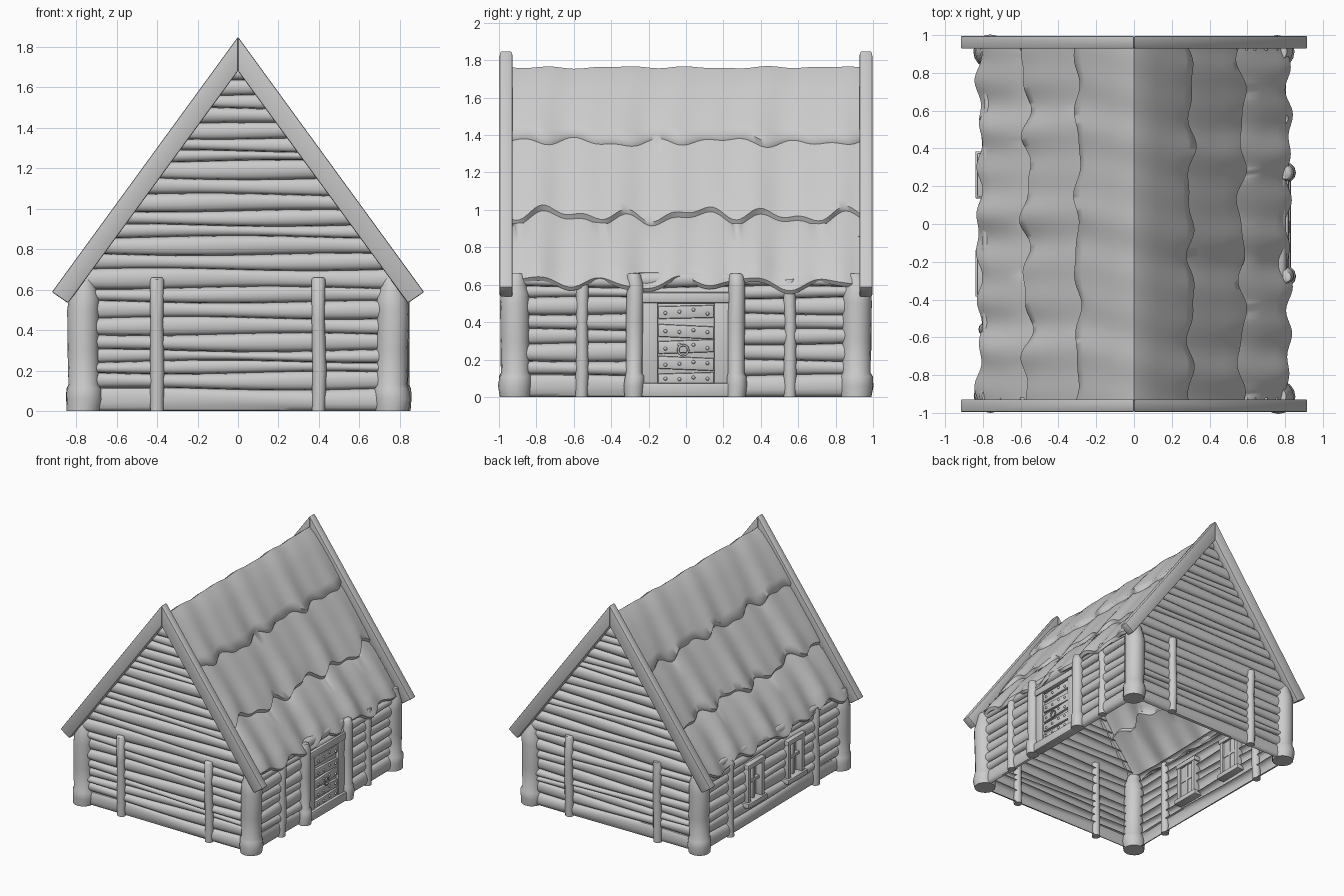
import bpy, bmesh, math, random
from mathutils import Vector

if "Cube" in bpy.data.objects:
    bpy.data.objects.remove(bpy.data.objects["Cube"])

random.seed(4)
PI = math.pi


def finish(name, bm, angle=40):
    bmesh.ops.recalc_face_normals(bm, faces=bm.faces)
    me = bpy.data.meshes.new(name)
    bm.to_mesh(me)
    bm.free()
    ob = bpy.data.objects.new(name, me)
    bpy.context.collection.objects.link(ob)
    bpy.context.view_layer.objects.active = ob
    bpy.ops.object.select_all(action='DESELECT')
    ob.select_set(True)
    bpy.ops.object.shade_smooth_by_angle(angle=math.radians(angle))
    return ob


def sheet(name, rows, holes=(), key=None, angle=40):
    """Skin a grid of points; drop quads whose centre lies in a hole (u0,u1,z0,z1)."""
    bm = bmesh.new()
    vs = [[bm.verts.new(p) for p in r] for r in rows]
    for a, b in zip(vs, vs[1:]):
        for i in range(len(a) - 1):
            q = (a[i], a[i + 1], b[i + 1], b[i])
            c = sum((v.co for v in q), Vector()) / 4
            if any(h[0] < c.y < h[1] and h[2] < c.z < h[3] for h in holes):
                continue
            bm.faces.new(q)
    return finish(name, bm, angle)


def log_wall(name, grooves, half, place, holes=(), cols=48):
    ph = random.uniform(0, 6)
    rows = []
    for k, (z0, z1) in enumerate(zip(grooves, grooves[1:])):
        for j in range(8):
            a = PI * j / 7
            z = z0 + (z1 - z0) * (1 - math.cos(a)) / 2
            w = half(z)
            row = []
            for i in range(cols + 1):
                u = w * (2 * i / cols - 1)
                idx = k + (1 - math.cos(a)) / 2
                dz = 0.007 * math.sin(4 * u + ph + 2.3 * idx) if z > 0.02 else 0
                b = math.sin(a) ** 0.8 * (1 + 0.2 * math.sin(3 * u + k * 2.1)) if 0 < j < 7 else 0
                row.append(place(u, z + dz, b))
            rows.append(row)
    return sheet(name, rows, holes)


def post(name, x, y, prof, n=12):
    """Round post from (z, radius) rings, slightly uneven."""
    bm = bmesh.new()
    rings = []
    for z, r in prof:
        ox, oy = random.uniform(-.004, .004), random.uniform(-.004, .004)
        rings.append([bm.verts.new((x + ox + r * math.cos(2 * PI * i / n),
                                    y + oy + r * math.sin(2 * PI * i / n), z)) for i in range(n)])
    for a, b in zip(rings, rings[1:]):
        for i in range(n):
            bm.faces.new((a[i], a[(i + 1) % n], b[(i + 1) % n], b[i]))
    bm.faces.new(rings[0])
    bm.faces.new(rings[-1])
    return finish(name, bm, 50)


def prism(name, pts, bevel=0.006):
    """Hexahedron from 8 corners: four of one end, four of the other."""
    bm = bmesh.new()
    v = [bm.verts.new(p) for p in pts]
    for f in ((0, 1, 2, 3), (4, 5, 6, 7), (0, 1, 5, 4), (1, 2, 6, 5), (2, 3, 7, 6), (3, 0, 4, 7)):
        bm.faces.new([v[i] for i in f])
    bmesh.ops.bevel(bm, geom=bm.edges[:], offset=bevel, segments=2, affect='EDGES', profile=0.5)
    return finish(name, bm)


def box(name, x0, x1, y0, y1, z0, z1, bevel=0.006, tilt=0.0):
    t = tilt
    return prism(name, [(x, y, z) for x in (x0, x1) for y, z in
                        ((y0, z0 - t), (y1, z0 + t), (y1, z1 + t), (y0, z1 - t))], bevel)


# Gable log walls, front and back
GABLE = [0, .11, .19, .245, .30, .38, .46, .54, .61, .70, .775, .86, .92, .99, 1.07,
         1.15, 1.235, 1.285, 1.35, 1.42, 1.50, 1.565, 1.63, 1.70]
for s, nm in ((-1, "front"), (1, "back")):
    log_wall(nm + "_gable_wall", GABLE, lambda z: min(.78, (1.75 - z) / 1.38),
             lambda u, z, b: (u, s * (.918 + .032 * b), z), cols=24)

# Side log walls: door opening on the right, windows on the left
SIDE = [0, .115, .195, .285, .36, .445, .53, .59, .66]
WINDOWS = (-.26, .26)
for s, nm, holes in ((1, "right", [(-.19, .19, .0, .52)]),
                     (-1, "left", [(w - .08, w + .08, .2, .48) for w in WINDOWS])):
    log_wall(nm + "_side_wall", SIDE, lambda z: .9,
             lambda u, z, b: (s * (.765 + .035 * b), u, z), holes, cols=72)

# Corner posts
CORNER = [(0, .082), (.06, .09), (.11, .086), (.13, .076), (.3, .078), (.5, .08),
          (.56, .076), (.60, .062), (.64, .055), (.66, .045)]
for sx in (-1, 1):
    for sy in (-1, 1):
        post("corner_post", sx * .762, sy * .912, CORNER, 16)

# Slim posts on gables and sides
for a in (-1, 1):
    for b in (-1, 1):
        post("gable_post", a * .4, b * .945, [(0, .033), (.2, .035), (.45, .032), (.65, .034), (.66, .028)])
        post("side_post", a * .785, b * .555, [(0, .033), (.15, .035), (.4, .031), (.6, .034), (.63, .028)])

# Door posts
for y in (-.275, .27):
    post("door_post", .80, y, [(0, .05), (.06, .055), (.11, .052), (.13, .044), (.4, .047),
                               (.6, .044), (.65, .038), (.66, .028)])

# Door frame, threshold, lintel
for s in (-1, 1):
    box("door_jamb", .75, .81, s * .15, s * .235, .05, .52)
box("door_lintel", .75, .82, -.24, .24, .50, .56, .012)
box("door_threshold", .75, .83, -.24, .24, 0, .075, .012)
box("door_panel", .765, .785, -.16, .16, .05, .51, .003)

# Door planks with studs
for i, z in enumerate((.095, .18, .27, .35, .455)):
    t = (.004, -.006, .005, -.007, .003)[i]
    box("door_plank", .775, .805, -.15, .15, z - .035, z + .033, .008, t)
    for y in (-.11, -.035, .04, .115):
        bm = bmesh.new()
        bmesh.ops.create_icosphere(bm, subdivisions=2, radius=.01)
        bmesh.ops.translate(bm, verts=bm.verts, vec=(.806, y, z + random.uniform(-.012, .012)))
        finish("door_stud", bm, 60)

# Ring handle
bpy.ops.mesh.primitive_torus_add(major_radius=.027, minor_radius=.006, major_segments=20,
                                 minor_segments=8, location=(.818, -.015, .25), rotation=(0, PI / 2, 0))
bpy.context.object.name = "door_ring"
bpy.ops.object.shade_smooth()

# Windows on the left side
for w in WINDOWS:
    box("window_pane", -.772, -.76, w - .085, w + .085, .19, .49, .002)
    for s in (-1, 1):
        box("window_jamb", -.825, -.745, w + s * .07, w + s * .105, .18, .50)
    box("window_head", -.83, -.74, w - .115, w + .115, .475, .515)
    box("window_sill", -.84, -.735, w - .125, w + .125, .165, .205)
    box("window_upright", -.80, -.755, w - .012, w + .012, .2, .48, .004)
    box("window_crossbar", -.80, -.755, w - .075, w + .075, .34, .364, .004)


# Thatched roof in three overlapping courses: (x, z, ripple, edge wobble)
ROOF = [(.0, 1.762, .5, 0), (.05, 1.722, .5, 0), (.12, 1.640, .4, 0), (.21, 1.525, .5, 0),
        (.27, 1.442, .7, .6), (.302, 1.392, .8, 1), (.293, 1.362, .5, 1), (.33, 1.318, .4, .8),
        (.40, 1.222, .5, .3), (.48, 1.115, .8, .4), (.54, 1.03, 1, 1), (.572, .978, 1, 1.3),
        (.560, .952, .6, 1.3), (.60, .915, .5, .8), (.68, .815, .8, .3), (.76, .71, 1.2, .6),
        (.81, .637, 1.3, 1), (.82, .612, 1.3, 1), (.805, .592, 1.2, 1), (.77, .612, .5, .3)]


def ripple(y, p):
    return .5 * math.sin(16 * y + p) + .35 * math.sin(27 * y + 2 * p) + .25 * math.sin(7 * y + 3 * p)


def roof_point(s, x, z, rp, wob, y):
    p = int(x > .31) + int(x > .585)
    e = .026 * wob * ripple(y, s * 1.3 + 2.1 * p)
    h = .016 * rp * ripple(y, (s * .9 if x > 0 else 0) * min(1, x * 4) + 1.1)
    xx = x + e + h * .6 * min(1, x * 6)
    return (s * xx, y, z - 1.38 * e * .9 + h)


ys = [-.935 + 1.87 * i / 90 for i in range(91)]
profile = [(-1,) + r for r in reversed(ROOF[1:])] + [(1,) + r for r in ROOF]
sheet("thatched_roof", [[roof_point(*r, y) for y in ys] for r in profile], angle=55)

# Barge boards along the gable edges
for sy in (-1, 1):
    for sx in (-1, 1):
        prism("barge_board", [(sx * x, sy * y, z) for y in (.928, .996) for x, z in
                              ((0, 1.85), (.92, .588), (.84, .533), (0, 1.68))], .008)
